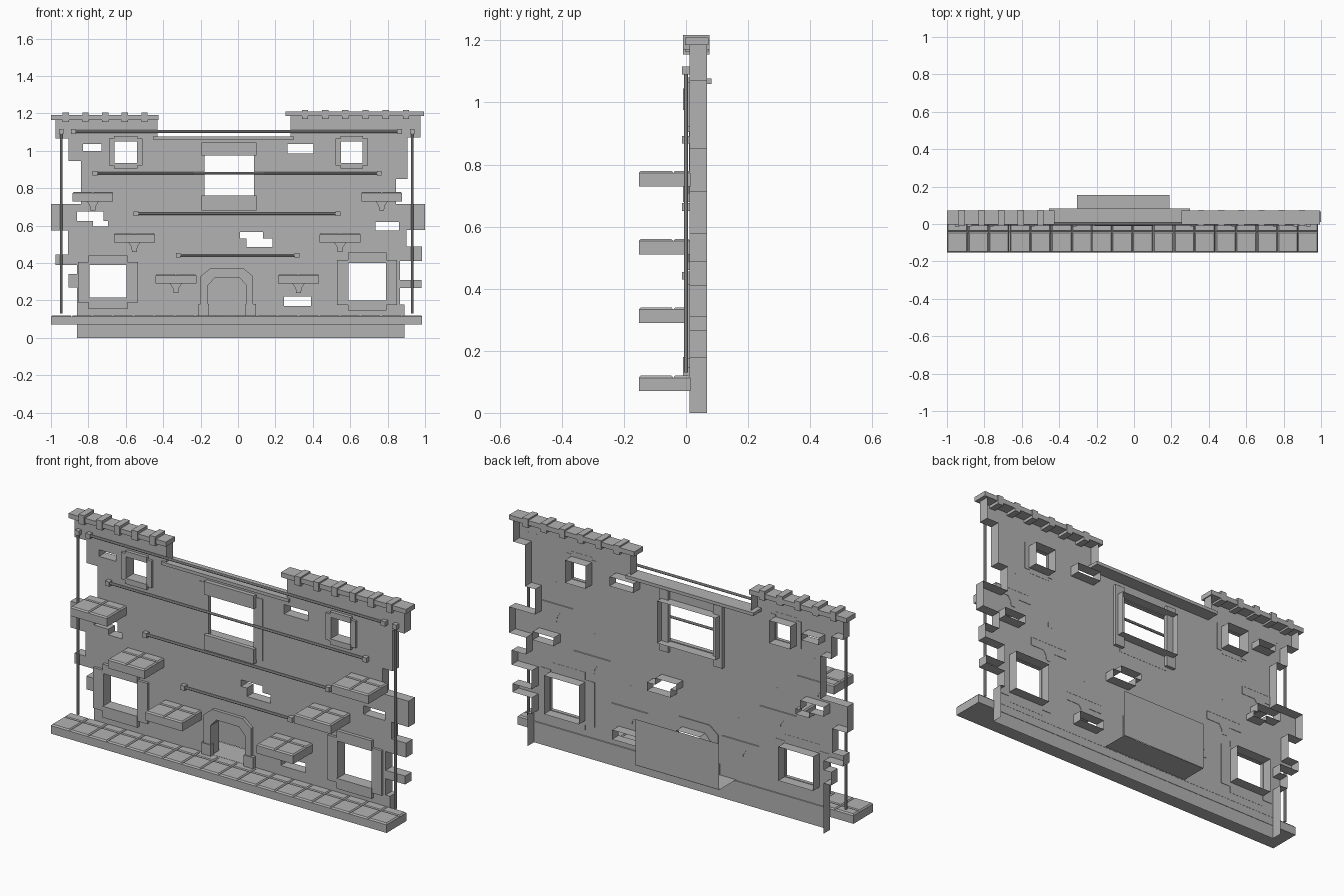
import bpy, bmesh, math
from mathutils import Vector, Matrix

if "Cube" in bpy.data.objects:
    bpy.data.objects.remove(bpy.data.objects["Cube"])


def finish(name, bm):
    me = bpy.data.meshes.new(name)
    bm.to_mesh(me)
    bm.free()
    ob = bpy.data.objects.new(name, me)
    bpy.context.collection.objects.link(ob)
    return ob


def add_box(bm, x0, x1, y0, y1, z0, z1, taper=0):
    """Box whose top face can be drawn in by taper."""
    c = Vector(((x0 + x1) / 2, (y0 + y1) / 2, (z0 + z1) / 2))
    m = Matrix.Translation(c) @ Matrix.Diagonal((x1 - x0, y1 - y0, z1 - z0, 1))
    for v in bmesh.ops.create_cube(bm, size=1, matrix=m)["verts"]:
        if v.co.z > c.z:
            v.co.x -= math.copysign(taper, v.co.x - c.x)
            v.co.y -= math.copysign(taper, v.co.y - c.y)


def boxes(name, items):
    bm = bmesh.new()
    for it in items:
        add_box(bm, *it)
    return finish(name, bm)


def slab(name, loops, y0, y1, open_back=False):
    """Extrude x-z outlines along y; inner loops become holes."""
    cu = bpy.data.curves.new(name, 'CURVE')
    cu.dimensions, cu.fill_mode, cu.extrude = '2D', 'BOTH', (y1 - y0) / 2
    for pts in loops:
        sp = cu.splines.new('POLY')
        sp.points.add(len(pts) - 1)
        for p, (x, z) in zip(sp.points, pts):
            p.co = (x, z, 0, 1)
        sp.use_cyclic_u = True
    ob = bpy.data.objects.new(name, cu)
    bpy.context.collection.objects.link(ob)
    ob.rotation_euler.x = math.pi / 2
    ob.location.y = (y0 + y1) / 2
    bpy.ops.object.select_all(action='DESELECT')
    ob.select_set(True)
    bpy.context.view_layer.objects.active = ob
    bpy.ops.object.convert(target='MESH')
    ob = bpy.context.view_layer.objects.active
    bpy.ops.object.shade_flat()
    if open_back:  # drop the back skin and the ground face
        bm = bmesh.new()
        bm.from_mesh(ob.data)
        back = -(y1 - y0) / 2 + 1e-4
        gone = [f for f in bm.faces if all(v.co.z < back for v in f.verts)
                or all(abs(v.co.y) < 1e-4 for v in f.verts)]
        bmesh.ops.delete(bm, geom=gone, context='FACES')
        bm.to_mesh(ob.data)
        bm.free()
    return ob


def plane(name, pts):
    me = bpy.data.meshes.new(name)
    me.from_pydata(pts, [], [(0, 1, 2, 3)])
    bpy.context.collection.objects.link(bpy.data.objects.new(name, me))


def rect(x0, x1, z0, z1):
    return [(x0, z0), (x1, z0), (x1, z1), (x0, z1)]


def side(steps):
    """Ragged edge: (x, z where that course ends), from the ground up."""
    pts, z = [], 0
    for x, top in steps:
        pts += [(x, z), (x, top)]
        z = top
    return pts


# Wall shell outline with ragged brick sides and sunken middle
right = side([(.89, .178), (.865, .265), (.98, .31), (.865, .41), (.985, .487),
              (.9, .577), (1, .715), (.845, .85), (.905, 1.07), (.975, 1.187)])
left = side([(-.86, .27), (-.905, .34), (-.86, .39), (-.975, .445), (-.91, .575),
             (-1, .715), (-.84, .945), (-.905, 1.065), (-.975, 1.167)])
outline = right + [(.28, 1.187), (.28, 1.06), (-.43, 1.06), (-.43, 1.167)] + left[::-1]

# Windows: opening x0, x1, z0, z1, jamb width, lintel height, sill height
windows = {
    "upper_left": (-.66, -.54, .935, 1.05, .03, .03, .03),
    "upper_right": (.55, .665, .935, 1.05, .03, .03, .03),
    "lower_left": (-.795, -.595, .215, .39, .06, .05, .06),
    "lower_right": (.59, .79, .2, .4, .06, .055, .055),
}
arch_in = [(-.16, .12), (-.16, .28), (-.125, .32), (.01, .32), (.045, .28), (.045, .12)]
arch_out = [(.08, .12), (.08, .33), (.03, .37), (-.15, .37), (-.2, .33), (-.2, .12)]
holes = [rect(x0 - .003, x1 + .003, z0 - .003, z1 + .003)
         for x0, x1, z0, z1, *_ in windows.values()]
holes += [rect(-.22, .125, .755, .98), arch_in]
# Missing bricks
holes += [rect(-.83, -.73, 1, 1.035), rect(.265, .405, .985, 1.035),
          rect(.735, .86, .575, .62), rect(.245, .39, .17, .22),
          [(-.86, .625), (-.775, .625), (-.775, .595), (-.695, .595), (-.695, .625),
           (-.72, .625), (-.72, .675), (-.86, .675)],
          [(.01, .53), (.045, .53), (.045, .485), (.185, .485), (.185, .53),
           (.135, .53), (.135, .565), (.01, .565)]]
slab("wall", [outline] + holes, .012, .067, open_back=True)

# Window frames
for name, (x0, x1, z0, z1, w, top, bot) in windows.items():
    boxes(name + "_window_frame", [
        (x0 - .003, x1 + .003, -.006, .013, z1, z1 + top),
        (x0 - .003, x1 + .003, -.006, .013, z0 - bot, z0),
        (x0 - w, x0, -.002, .014, z0 - bot * .45, z1 + .015),
        (x1, x1 + w, -.002, .014, z0 - bot * .45, z1 + .015)])
boxes("center_window_frame", [
    (-.195, .1, -.01, .013, .975, 1.045), (-.195, .1, -.01, .013, .68, .76),
    (-.235, -.18, .009, .03, .7, 1.03), (.085, .14, .009, .03, .7, 1.03)])

# Doorway: arch, pillar bases, backing panel and floor
slab("door_arch", [arch_in + arch_out], -.005, .016)
boxes("arch_bases", [(-.21, -.155, -.01, .016, .12, .18), (.04, .095, -.01, .016, .12, .18)])
plane("niche_back", [(-.305, .155, .12), (.19, .155, .12), (.19, .155, .365), (-.305, .155, .365)])
plane("niche_floor", [(-.305, .0, .119), (.19, .0, .119), (.19, .155, .119), (-.305, .155, .119)])


# Stone ledges: solid body with chamfered paving tiles, large in front, small behind
def ledge(name, x0, x1, n, top):
    w = (x1 - x0) / n
    mid = top - .007
    bm = bmesh.new()
    add_box(bm, x0, x1, -.152, .014, top - .05, mid)
    for i in range(n):
        a, b = x0 + i * w, x0 + (i + 1) * w
        add_box(bm, a, b, -.152, -.041, mid, top, .006)
        add_box(bm, a, b, -.041, .014, mid, top, .006)
    finish(name, bm)


ledge("base_ledge", -1, .985, 18, .12)
for i in range(3):
    top = .34 + .22 * i
    for s, label in ((-1, "left"), (1, "right")):
        xc = s * (.328 + .222 * i) - .004
        ledge(f"{label}_ledge_{i + 1}", xc - .109, xc + .109, 2, top)
        slab(f"{label}_corbel_{i + 1}", [[(xc - .032, top - .05), (xc - .016, top - .075),
             (xc - .013, top - .1), (xc + .013, top - .1), (xc + .016, top - .075),
             (xc + .032, top - .05)]], -.006, .014)


# Rails with end blocks
def rod(name, a, b, ends):
    a, b = Vector(a), Vector(b)
    bm = bmesh.new()
    q = (b - a).to_track_quat('Z', 'Y').to_matrix().to_4x4()
    bmesh.ops.create_cone(bm, cap_ends=True, segments=8, radius1=.007, radius2=.007,
                          depth=(b - a).length, matrix=Matrix.Translation((a + b) / 2) @ q)
    for e in ends:
        bmesh.ops.create_cube(bm, size=.025, matrix=Matrix.Translation(e))
    finish(name, bm)


for i, (x0, x1, z) in enumerate([(-.32, .315, .442), (-.545, .535, .663),
                                 (-.765, .755, .88), (-.88, .865, 1.103)]):
    a, b = (x0, 0, z), (x1, 0, z)
    rod(f"rail_{i + 1}", a, b, [a, b])
for x, label in ((-.945, "left"), (.932, "right")):
    rod(label + "_upright_rod", (x, 0, .13), (x, 0, 1.1), [(x, 0, 1.103)])

# Copings: tower caps with straps, middle ledge
boxes("middle_coping", [(-.455, .3, .0, .082, 1.06, 1.077)])
boxes("left_cap", [(-1, -.425, -.003, .073, 1.165, 1.19)])
boxes("right_cap", [(.255, .995, -.003, .073, 1.185, 1.21)])
boxes("left_cap_straps", [(x - .017, x + .017, -.01, .075, 1.155, 1.205)
                          for x in (-.92, -.815, -.71, -.605, -.5)])
boxes("right_cap_straps", [(.358 + .108 * i - .017, .358 + .108 * i + .017, -.01, .075, 1.17, 1.218)
                           for i in range(6)])

# Dark stone colour
stone = bpy.data.materials.new("stone")
stone.diffuse_color = (.45, .45, .45, 1)
stone.use_nodes = True
stone.node_tree.nodes["Principled BSDF"].inputs["Base Color"].default_value = stone.diffuse_color
for ob in bpy.context.scene.objects:
    ob.data.materials.clear()
    ob.data.materials.append(stone)
